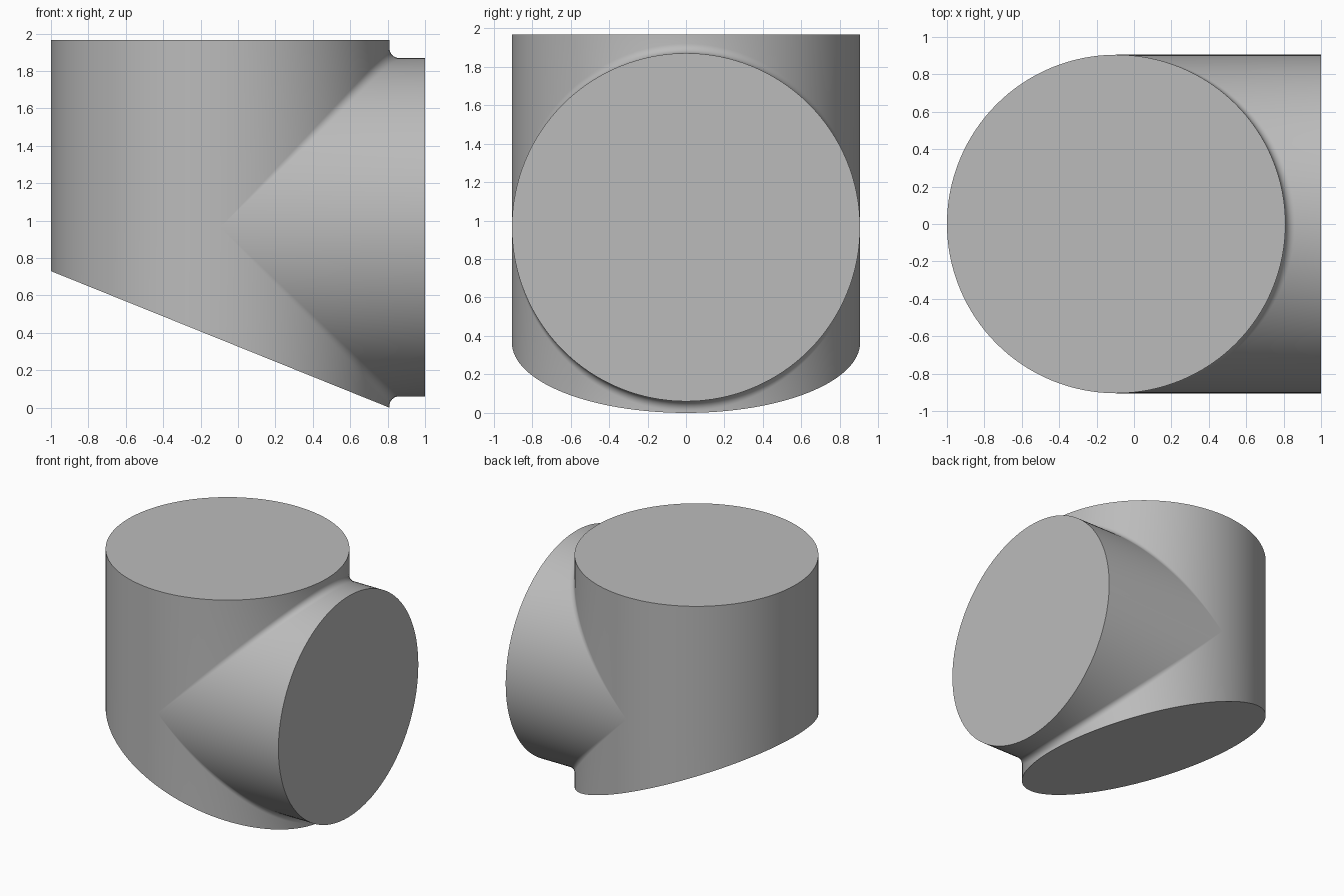
import bpy, bmesh
from math import sin, cos, pi, radians
from mathutils import Vector

cube = bpy.data.objects.get("Cube")
if cube:
    bpy.data.objects.remove(cube, do_unlink=True)

R, FILLET = 0.905, 0.05            # both cylinders share one radius
AXIS = Vector((-0.095, 0, 0.965))  # where the two axes cross
TOP, END = 1.967, 1.0
STEPS, ARC = 64, 8                 # columns per half turn, fillet segments

grey = bpy.data.materials.new("plain grey")
grey.use_nodes = True
grey.diffuse_color = (0.5, 0.5, 0.5, 1)
grey.node_tree.nodes["Principled BSDF"].inputs["Base Color"].default_value = (0.5, 0.5, 0.5, 1)


def slanted_base(x):
    return 0.73 * (R + AXIS.x - x) / (2 * R)


def branch_column(a, side):
    """Upright wall, rolling-ball fillet, then branch wall; side is +1 up, -1 down."""
    c, s = cos(a), sin(a)
    x = AXIS.x + R * c
    points = [Vector((x, R * s, TOP if side > 0 else slanted_base(x)))]
    centre = AXIS + Vector((c, s, side * c)) * (R + FILLET)
    n1, n2 = Vector((c, s, 0)), Vector((0, s, side * c))
    for i in range(ARC + 1):
        n = n1.slerp(n2, i / ARC) if c > 0.001 else n1
        points.append(centre - n * FILLET)
    points.append(Vector((END, R * s, AXIS.z + side * R * c)))
    return points


def plain_column(a, side):
    """Far half of the upright cylinder, split at the branch axis height."""
    x, y = AXIS.x - R * cos(a), R * sin(a)
    return [Vector((x, y, TOP if side > 0 else slanted_base(x))), Vector((x, y, AXIS.z))]


bm = bmesh.new()
angles = [-pi / 2 + pi * i / STEPS for i in range(STEPS + 1)]

# Walls and fillets
for column in (branch_column, plain_column):
    for side in (1, -1):
        grid = [[bm.verts.new(p) for p in column(a, side)] for a in angles]
        for left, right in zip(grid, grid[1:]):
            for i in range(len(left) - 1):
                bm.faces.new((left[i], right[i], right[i + 1], left[i + 1]))

bmesh.ops.remove_doubles(bm, verts=bm.verts, dist=0.00005)
bmesh.ops.dissolve_degenerate(bm, edges=bm.edges, dist=0.00005)

# Flat caps close the top, the slanted base and the branch end
bmesh.ops.holes_fill(bm, edges=[e for e in bm.edges if e.is_boundary], sides=0)
bmesh.ops.recalc_face_normals(bm, faces=bm.faces)

mesh = bpy.data.meshes.new("branched_cylinder")
bm.to_mesh(mesh)
bm.free()
mesh.materials.append(grey)
body = bpy.data.objects.new("branched_cylinder", mesh)
bpy.context.collection.objects.link(body)

bpy.ops.object.select_all(action='DESELECT')
body.select_set(True)
bpy.context.view_layer.objects.active = body
bpy.ops.object.shade_smooth_by_angle(angle=radians(30))
